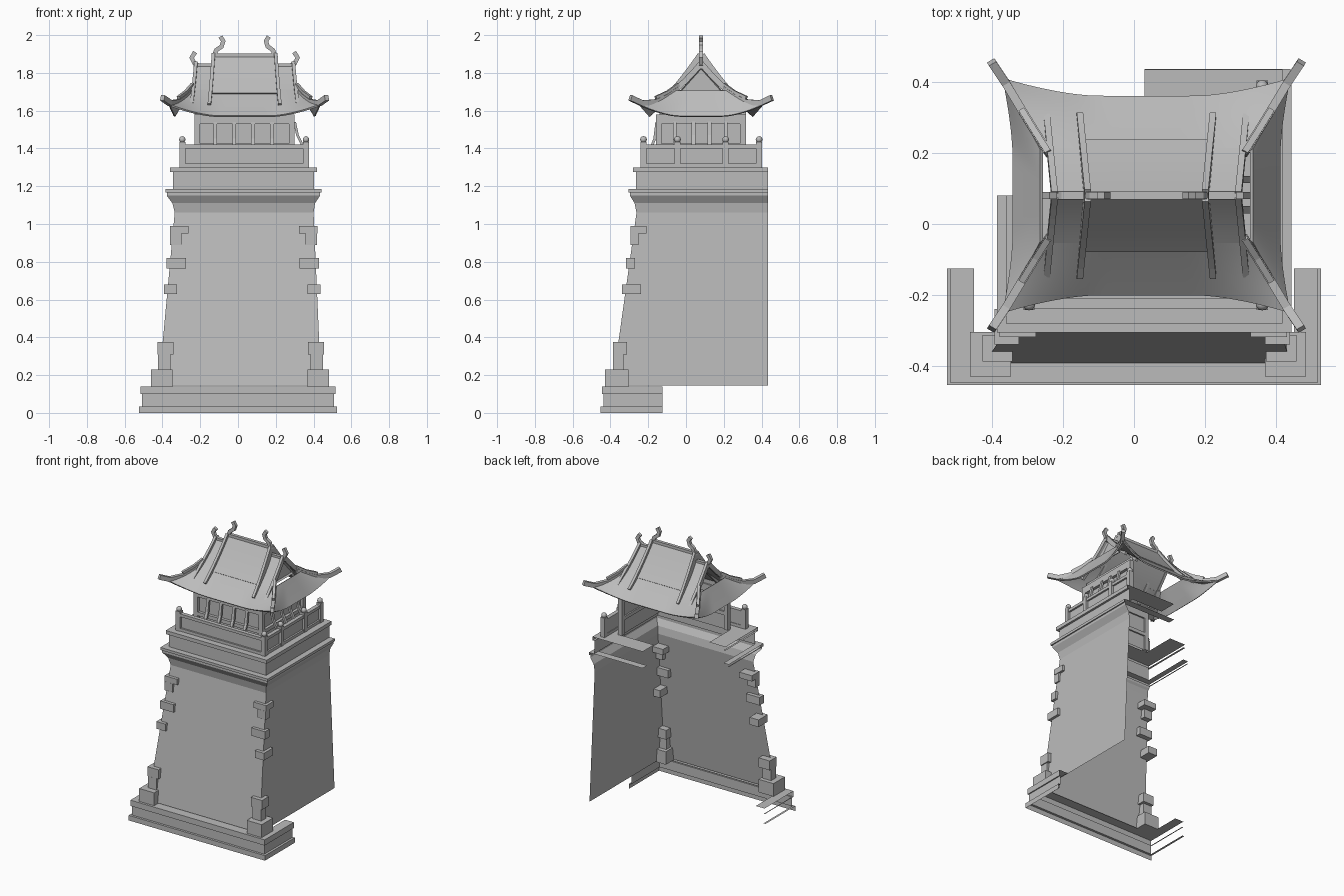
import bpy, bmesh
from mathutils import Vector

cube = bpy.data.objects.get("Cube")
if cube:
    bpy.data.objects.remove(cube, do_unlink=True)

stone = bpy.data.materials.new("grey_stone")
stone.use_nodes = True
GREY = (0.5, 0.5, 0.5, 1)
stone.diffuse_color = GREY
stone.node_tree.nodes["Principled BSDF"].inputs["Base Color"].default_value = GREY

CX, CY = 0.035, 0.08   # centre of the pavilion


def make(name, verts, faces, closed=False):
    me = bpy.data.meshes.new(name)
    me.from_pydata([tuple(v) for v in verts], [], faces)
    if closed:
        fix_normals(me)
    me.materials.append(stone)
    ob = bpy.data.objects.new(name, me)
    bpy.context.scene.collection.objects.link(ob)
    return ob


def fix_normals(me):
    bm = bmesh.new()
    bm.from_mesh(me)
    bmesh.ops.recalc_face_normals(bm, faces=bm.faces)
    bm.to_mesh(me)
    bm.free()


def bar(name, pts, w, h, side):
    """Rectangular section swept along a path."""
    pts = [Vector(p) for p in pts]
    side = Vector(side).normalized()
    verts, faces = [], []
    n = len(pts)
    for i, p in enumerate(pts):
        t = (pts[min(i + 1, n - 1)] - pts[max(i - 1, 0)]).normalized()
        up = t.cross(side).normalized()
        for a, b in ((-1, -1), (1, -1), (1, 1), (-1, 1)):
            verts.append(p + side * a * w / 2 + up * b * h / 2)
    for i in range(n - 1):
        for k in range(4):
            a, b = i * 4 + k, i * 4 + (k + 1) % 4
            faces.append((a, b, b + 4, a + 4))
    faces += [(3, 2, 1, 0), tuple(range(4 * n - 4, 4 * n))]
    return make(name, verts, faces, True)


def box(name, x0, x1, y0, y1, z0, z1):
    ym, zm = (y0 + y1) / 2, (z0 + z1) / 2
    return bar(name, [(x0, ym, zm), (x1, ym, zm)], y1 - y0, z1 - z0, (0, 1, 0))


def plate(name, x0, x1, y0, y1, z):
    return make(name, [(x0, y0, z), (x1, y0, z), (x1, y1, z), (x0, y1, z)], [(0, 1, 2, 3)])


def shell(name, rows, y_left, y_right):
    """Front and +x skin; the -x side keeps only its level ledges."""
    verts, faces = [], []
    for xl, xr, yf, z in rows:
        verts += [(xl, y_left, z), (xl, yf, z), (xr, yf, z), (xr, y_right, z)]
    for i in range(len(rows) - 1):
        level = rows[i][3] == rows[i + 1][3]
        for k in range(0 if level else 1, 3):
            a = i * 4 + k
            faces.append((a, a + 1, a + 5, a + 4))
    return make(name, verts, faces)


def offset_rows(rect, steps):
    xl, xr, yf = rect
    return [(xl - o, xr + o, yf - o, z) for o, z in steps]


# stepped plinth
shell("plinth", offset_rows((-0.525, 0.525, -0.453), [
    (0, 0), (0, 0.035), (-0.016, 0.035), (-0.016, 0.10),
    (-0.008, 0.10), (-0.008, 0.14), (-0.075, 0.14)]), -0.125, -0.125)

# sloping tower wall with cove
shell("tower_wall", [(-0.42, 0.44, -0.39, 0.145), (-0.335, 0.40, -0.262, 1.06),
                     (-0.347, 0.408, -0.272, 1.11), (-0.377, 0.434, -0.297, 1.15)], 0.08, 0.433)

# upper ledges and terrace
shell("tower_ledges", offset_rows((-0.345, 0.402, -0.265), [
    (0.032, 1.15), (0.032, 1.167), (0.04, 1.167), (0.04, 1.185), (0, 1.185), (0, 1.275),
    (0.015, 1.275), (0.015, 1.30), (-0.11, 1.30)]), 0.08, 0.433)
plate("terrace_back", 0.03, 0.417, 0.31, 0.434, 1.299)
plate("ledge_back", 0.03, 0.44, 0.385, 0.435, 1.184)

# corner stones: z0, z1, overhang, run along front, run along side
for z0, z1, out, run, deep in [
        (0.14, 0.23, 0.045, 0.07, 0.08), (0.23, 0.31, 0.015, 0.05, 0.04),
        (0.31, 0.375, 0.025, 0.06, 0.05), (0.63, 0.68, 0.02, 0.05, 0.08),
        (0.765, 0.82, 0.018, 0.085, 0.03), (0.89, 0.95, 0.012, 0.05, 0.03),
        (0.95, 0.99, 0.018, 0.08, 0.065)]:
    f = ((z0 + z1) / 2 - 0.14) / 0.92
    yf = -0.39 + 0.128 * f
    xl, xr = -0.42 + 0.085 * f, 0.44 - 0.04 * f
    box("corner_stone_right", xl - out, xl + run, yf - out, yf + deep, z0, z1)
    box("corner_stone_left", xr - run, xr + out, yf - out, yf + deep, z0, z1)

# balustrade: panels, rails, posts
RX0, RX1, RY0, RY1 = -0.295, 0.36, -0.225, 0.387
box("front_rail_panel", RX0, RX1, RY0, RY0 + 0.012, 1.30, 1.41)
box("left_rail_panel", RX1 - 0.012, RX1, RY0, RY1, 1.30, 1.41)
for z0, z1 in ((1.30, 1.32), (1.40, 1.42)):
    box("front_rail", RX0, RX1, RY0 - 0.012, RY0 + 0.016, z0, z1)
    box("left_rail", RX1 - 0.016, RX1 + 0.012, RY0, RY1, z0, z1)
for x, y in [(RX0, RY0), (RX1, RY0), (RX1, -0.045), (RX1, 0.21), (RX1, RY1)]:
    box("rail_post", x - 0.016, x + 0.016, y - 0.016, y + 0.016, 1.30, 1.435)
    bpy.ops.mesh.primitive_uv_sphere_add(segments=10, ring_count=6, radius=0.018,
                                         location=(x, y, 1.447))
    knob = bpy.context.object
    knob.name = "post_knob"
    knob.data.materials.append(stone)
    bpy.ops.object.shade_smooth()

# pavilion room: front and left walls
WX0, WX1, WY0, WY1 = -0.23, 0.30, -0.16, 0.317
make("room_wall", [(x, y, z) for z in (1.30, 1.61) for x, y in
                   ((WX0, WY0 + 0.02), (WX1 - 0.02, WY0 + 0.02), (WX1 - 0.02, WY1))],
     [(0, 1, 4, 3), (1, 2, 5, 4)])
for z0, z1 in ((1.40, 1.425), (1.53, 1.58)):
    box("front_beam", WX0, WX1, WY0, WY0 + 0.03, z0, z1)
    box("left_beam", WX1 - 0.03, WX1, WY0, WY1, z0, z1)
for x, y in [(WX0, WY0), (WX1 - 0.03, WY0), (WX1 - 0.03, WY1 - 0.03)]:
    box("room_column", x, x + 0.03, y, y + 0.03, 1.30, 1.58)
for x in (-0.12, -0.02, 0.08, 0.18):
    bar("front_brace", [(x, WY0 + 0.005, 1.54), (x, WY0 - 0.006, 1.45), (x, WY0 - 0.035, 1.38)],
        0.02, 0.014, (1, 0, 0))
for y in (-0.06, 0.04, 0.125, 0.21):
    bar("left_brace", [(WX1, y, 1.54), (WX1 + 0.015, y, 1.47), (WX1 + 0.05, y, 1.40)],
        0.02, 0.014, (0, 1, 0))


# roof surfaces
def upper_z(d):
    return 1.84 - 1.2 * d + 1.25 * d * d


def lower_z(v):
    return 1.705 - 0.14 * v + 0.005 * v * v


def slope_z(d):
    return upper_z(d) if d < 0.13 else lower_z((d - 0.13) / 0.147)


def panel_z(d):
    return 1.89 - 1.45 * d + 1.0 * d * d


def corner_blend(u):
    return max(0, (abs(u) - 0.35) / 0.65) ** 1.6


def front_skirt(u, v):
    t = corner_blend(u)
    return (u * (0.295 + 0.105 * v), 0.13 + (0.147 + 0.05 * t) * v, lower_z(v) + 0.06 * t * v * v)


def side_skirt(u, v):
    t = corner_blend(u)
    return (0.295 + (0.077 + 0.028 * t) * v, u * (0.13 + 0.197 * v), lower_z(v) + 0.06 * t * v * v)


def sheet(name, f, nu, nv, sx=1, sy=1):
    verts, faces = [], []
    for j in range(nv + 1):
        for i in range(nu + 1):
            x, y, z = f(2 * i / nu - 1, j / nv)
            verts.append((CX + sx * x, CY + sy * y, z))
    for j in range(nv):
        for i in range(nu):
            a = j * (nu + 1) + i
            faces.append((a, a + 1, a + nu + 2, a + nu + 1))
    ob = make(name, verts, faces)
    mod = ob.modifiers.new("thickness", 'SOLIDIFY')
    mod.thickness, mod.offset = 0.01, 0
    bpy.ops.object.select_all(action='DESELECT')
    ob.select_set(True)
    bpy.context.view_layer.objects.active = ob
    bpy.ops.object.modifier_apply(modifier=mod.name)
    fix_normals(ob.data)
    bpy.ops.object.shade_smooth_by_angle(angle=0.6)


for sy, end in ((-1, "front"), (1, "back")):
    sheet(end + "_upper_roof", lambda u, v: (u * (0.26 + 0.015 * v), 0.13 * v, upper_z(0.13 * v)), 2, 6, 1, sy)
    sheet(end + "_eave", front_skirt, 28, 8, 1, sy)
    sheet(end + "_raised_panel", lambda u, v: (u * (0.165 + 0.012 * v), 0.155 * v, panel_z(0.155 * v)), 2, 6, 1, sy)
for sx, end in ((1, "left"), (-1, "right")):
    sheet(end + "_eave", side_skirt, 24, 8, sx, 1)

# ridges
box("low_ridge", CX - 0.27, CX + 0.27, CY - 0.011, CY + 0.011, 1.82, 1.85)
box("high_ridge", CX - 0.165, CX + 0.165, CY - 0.011, CY + 0.011, 1.85, 1.902)

# slope ribs, hip ribs and ridge hooks
ds = [0.22 * i / 8 for i in range(9)]
for sx in (-1, 1):
    for sy in (-1, 1):
        bar("inner_rib", [(CX + sx * (0.165 + 0.1 * d), CY + sy * d, max(panel_z(d), slope_z(d)) + 0.003)
                          for d in ds], 0.018, 0.04, (1, 0, 0))
        bar("outer_rib", [(CX + sx * (0.258 + 0.1 * d), CY + sy * d, slope_z(d) + 0.01)
                          for d in ds], 0.018, 0.03, (1, 0, 0))
        across = (0.86 * sx, -0.5 * sy, 0)
        hip = [(0.275, 0.12, 1.715), (0.31, 0.175, 1.675), (0.35, 0.24, 1.645),
               (0.395, 0.315, 1.64), (0.435, 0.375, 1.668)]
        path = [Vector((CX + sx * x, CY + sy * y, z)) for x, y, z in hip]
        bar("hip_rib", path, 0.024, 0.03, across)
        bar("hip_rib_cap", [p + Vector((0, 0, 0.022)) for p in path[:3]], 0.018, 0.02, across)
    for name, hook in (("high_hook", [(0.165, 1.88), (0.15, 1.92), (0.122, 1.94), (0.113, 1.968), (0.128, 1.992)]),
                       ("low_hook", [(0.235, 1.835), (0.265, 1.85), (0.281, 1.88), (0.262, 1.91)])):
        bar(name, [(CX + sx * x, CY, z) for x, z in hook], 0.02, 0.024, (0, 1, 0))

# recessed gable on the left end
gable = make("gable", [(CX + 0.255, CY - 0.125, 1.69), (CX + 0.255, CY + 0.125, 1.69),
                       (CX + 0.255, CY, 1.835)], [(0, 1, 2)])
bm = bmesh.new()
bm.from_mesh(gable.data)
bmesh.ops.inset_region(bm, faces=bm.faces[:], thickness=0.015, depth=-0.012, use_boundary=True)
bm.to_mesh(gable.data)
bm.free()
